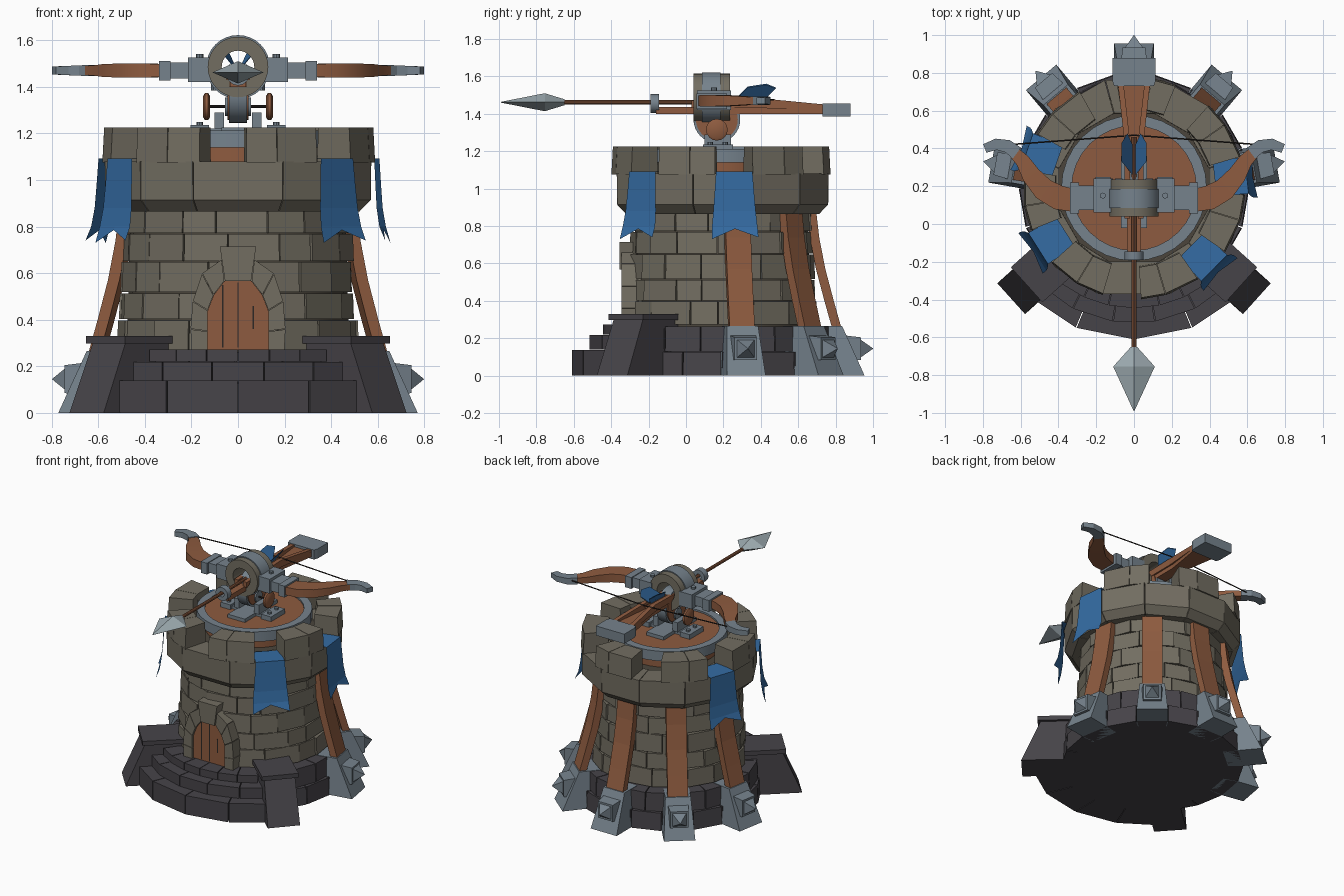
import bpy, bmesh, math, random
from mathutils import Vector

random.seed(4)
if "Cube" in bpy.data.objects:
    bpy.data.objects.remove(bpy.data.objects["Cube"])
CY = 0.19  # the tower axis stands behind the origin


def material(name, rgb):
    m = bpy.data.materials.new(name)
    m.use_nodes = True
    m.diffuse_color = (*rgb, 1)
    m.node_tree.nodes["Principled BSDF"].inputs["Base Color"].default_value = (*rgb, 1)
    return m


STONE = material("taupe stone", (.17, .155, .12))
DARK = material("dark stone", (.062, .057, .066))
MORTAR = material("mortar", (.07, .06, .045))
WOOD = material("brown wood", (.27, .105, .05))
STEEL = material("blue grey steel", (.18, .225, .265))
BRIGHT = material("bright steel", (.34, .41, .44))
BLUE = material("blue cloth", (.035, .15, .37))
BLACK = material("dark cord", (.025, .02, .018))


def loft(bm, loops, closed=False):
    """Skin a series of equal loops; cap the ends unless closed."""
    rows = [[bm.verts.new(p) for p in loop] for loop in loops]
    n = len(rows[0])
    for a, b in zip(rows, rows[1:] + (rows[:1] if closed else [])):
        for i in range(n):
            j = (i + 1) % n
            bm.faces.new((a[i], a[j], b[j], b[i]))
    if not closed:
        bm.faces.new(rows[0])
        bm.faces.new(rows[-1])


def finish(bm, name, mat, smooth=False):
    bmesh.ops.recalc_face_normals(bm, faces=bm.faces)
    me = bpy.data.meshes.new(name)
    bm.to_mesh(me)
    bm.free()
    me.materials.append(mat)
    ob = bpy.data.objects.new(name, me)
    bpy.context.collection.objects.link(ob)
    if smooth:
        bpy.ops.object.select_all(action='DESELECT')
        ob.select_set(True)
        bpy.context.view_layer.objects.active = ob
        bpy.ops.object.shade_smooth_by_angle(angle=math.radians(35))


def polar(deg, r, z, t=0):
    c, s = math.cos(math.radians(deg)), math.sin(math.radians(deg))
    return Vector((r * c - t * s, CY + r * s + t * c, z))


def wedge(bm, a0, a1, levels):
    """Ring block; levels are (z, inner radius, outer radius)."""
    loft(bm, [[polar(a0, ri, z), polar(a1, ri, z), polar(a1, ro, z), polar(a0, ro, z)]
              for z, ri, ro in levels])


def slab(bm, deg, levels):
    """Radial block; levels are (z, inner radius, outer radius, half width)."""
    loft(bm, [[polar(deg, ri, z, -w), polar(deg, ri, z, w), polar(deg, ro, z, w),
               polar(deg, ro, z, -w)] for z, ri, ro, w in levels])


def box(bm, x0, x1, y0, y1, z0, z1):
    loft(bm, [[(x0, y0, z), (x1, y0, z), (x1, y1, z), (x0, y1, z)] for z in (z0, z1)])


def circle(axis, at, r, u=0, v=0, n=32):
    out = []
    for i in range(n):
        p = [u + r * math.cos(math.tau * i / n), v + r * math.sin(math.tau * i / n)]
        p.insert("xyz".index(axis), at)
        out.append(p)
    return out


def turned(name, mat, axis, u, v, profile, closed=False, n=32):
    bm = bmesh.new()
    loft(bm, [circle(axis, at, r, u, v, n) for at, r in profile], closed)
    finish(bm, name, mat, True)


# Tower core and brick courses
turned("tower_core", MORTAR, "z", 0, CY, [(.2, .48), (.9, .46), (1.07, .46)], n=24)
courses = [.27, .40, .515, .65, .77, .88]
bm = bmesh.new()
for k, (z0, z1) in enumerate(zip(courses, courses[1:])):
    n, off = 16, 11 * (k % 2) + 3 * k
    cuts = [off + 360 / n * i + random.uniform(-4, 4) for i in range(n)]
    cuts.append(cuts[0] + 360)
    for a, b in zip(cuts, cuts[1:]):
        r = .515 - .007 * k + random.uniform(-.006, .006)
        wedge(bm, a + .3, b - .3, [(z0 + .003, .42, r), (z1 - .003, .42, r - .004)])
finish(bm, "tower_bricks", STONE)

# Flared battlement ring and seven merlons
bm = bmesh.new()
cuts = [225, 251, 289, 315, 345, 375, 405, 435, 465, 495, 525, 555, 585]
for a, b in zip(cuts, cuts[1:]):
    wedge(bm, a + .2, b - .2, [(.865, .4, .54), (.915, .4, .59), (1.08, .41, .592)])
finish(bm, "battlement_ring", STONE)
gaps = [6.5 + 360 / 7 * i for i in range(7)]
bm = bmesh.new()
for g in gaps:
    a, b = g + 10, g + 360 / 7 - 10
    m = (a + b) / 2 + random.uniform(-3, 3)
    for p, q in ((a, m - .15), (m + .15, b)):
        wedge(bm, p, q, [(1.075, .415, .59), (1.225, .42, .582)])
finish(bm, "merlons", STONE)

# Plinth, front steps and their buttresses
turned("plinth_core", DARK, "z", 0, CY, [(0, .54), (.25, .53)], n=24)
bm = bmesh.new()
for z0, z1, r, off in ((0, .13, .61, 0), (.13, .265, .59, 9)):
    for i in range(18):
        wedge(bm, off + 20 * i + .3, off + 20 * i + 19.7, [(z0, .44, r), (z1 - .003, .44, r - .005)])
finish(bm, "plinth_blocks", DARK)
bm = bmesh.new()
for z0, z1, r, half, n in ((0, .14, .8, 45, 4), (.14, .22, .715, 45, 5), (.22, .275, .635, 37, 6)):
    for i in range(n):
        a = 270 - half + 2 * half * i / n
        wedge(bm, a + .2, a + 2 * half / n - .2, [(z0, .45, r), (z1 - .002, .45, r)])
finish(bm, "front_steps", DARK)
bm = bmesh.new()
for a in (222, 318):
    slab(bm, a, [(0, .45, .875, .11), (.3, .45, .745, .105)])
    slab(bm, a, [(.298, .46, .765, .125), (.33, .46, .765, .125)])
finish(bm, "buttresses", DARK)

# Steel feet with spikes, and the curved wooden braces they hold
feet, plates, braces = bmesh.new(), bmesh.new(), bmesh.new()
for a in (10, 50, 90, 130, 170):
    slab(feet, a, [(0, .5, .765, .105), (.265, .5, .645, .085)])
    for bmx, lo, hi, w0, w1 in ((plates, .66, .745, .07, .06), (plates, .74, .81, .05, .001)):
        loft(bmx, [[polar(a, r, .145 + s * w, t * w) for t, s in ((-1, -1), (1, -1), (1, 1), (-1, 1))]
                   for r, w in ((lo, w0), (hi, w1))])
    path = [(.645, .24), (.6, .4), (.555, .57), (.522, .74), (.505, .89)]
    loft(braces, [[polar(a, r - .05, z, -.068), polar(a, r - .05, z, .068), polar(a, r, z, .068),
                   polar(a, r, z, -.068)] for r, z in path])
finish(feet, "brace_feet", STEEL)
finish(plates, "foot_spikes", STEEL)
finish(braces, "wooden_braces", WOOD)

# Arched doorway
inner = [(-.13, .27), (-.13, .35), (-.13, .44), (-.105, .505), (-.058, .567)]
outer = [(-.2, .27), (-.205, .36), (-.195, .48), (-.155, .6), (-.07, .66)]
bm = bmesh.new()
for s in (-1, 1):
    for i in range(4):
        quad = [inner[i], outer[i], outer[i + 1], inner[i + 1]]
        cx, cz = sum(p[0] for p in quad) / 4, sum(p[1] for p in quad) / 4
        quad = [(cx + (x - cx) * .97, cz + (z - cz) * .97) for x, z in quad]
        loft(bm, [[(s * x, y, z) for x, z in quad] for y in (-.345, -.2)])
loft(bm, [[(x, y, z) for x, z in ((-.056, .567), (-.078, .715), (.078, .715), (.056, .567))]
          for y in (-.355, -.2)])
finish(bm, "door_surround", STONE)
bm = bmesh.new()
outline = inner + [(-x, z) for x, z in reversed(inner)]
loft(bm, [[(x, y, z) for x, z in outline] for y in (-.328, -.2)])
finish(bm, "door", WOOD)
bm = bmesh.new()
for x, z0, z1 in ((-.065, .28, .55), (0, .28, .56), (.065, .36, .46)):
    box(bm, x - .003, x + .003, -.331, -.326, z0, z1)
finish(bm, "door_seams", BLACK)

# Blue banners draped through four of the gaps
bm = bmesh.new()
path = [(.43, 1.09), (.6, 1.092), (.606, .98), (.612, .88), (.625, .8)]
for k in (0, 3, 4, 6):
    grid = [[polar(gaps[k], r, z, t * (.09 + .008 * i)) for t in (-1, 0, 1)]
            for i, (r, z) in enumerate(path)]
    grid.append([polar(gaps[k], .645, .73, -.125), polar(gaps[k], .63, .785),
                 polar(gaps[k], .65, .74, .125)])
    rows = [[bm.verts.new(p) for p in row] for row in grid]
    for p, q in zip(rows, rows[1:]):
        for i in range(2):
            bm.faces.new((p[i], p[i + 1], q[i + 1], q[i]))
ex = bmesh.ops.solidify(bm, geom=bm.faces[:], thickness=.006)
finish(bm, "banners", BLUE)

# Turntable
turned("turntable_post", WOOD, "z", 0, CY, [(1.06, .33), (1.15, .33)])
turned("turntable_disc", WOOD, "z", 0, CY, [(1.15, .34), (1.2, .34)])
turned("turntable_rim", STEEL, "z", 0, CY, [(1.14, .385), (1.212, .385), (1.212, .33), (1.14, .33)], True)
bm = bmesh.new()
box(bm, -.19, .19, .11, .23, 1.195, 1.222)
box(bm, -.07, .07, -.02, .36, 1.195, 1.225)
for s in (-1, 1):
    box(bm, s * .165 - .04, s * .165 + .04, .09, .25, 1.2, 1.235)
    box(bm, s * .08 - .02, s * .08 + .02, .1, .24, 1.22, 1.29)
    for y in (.13, .21):
        loft(bm, [circle("z", z, .014, s * .165, y, 8) for z in (1.23, 1.25)])
finish(bm, "mount_plates", STEEL)

# Pivot wheel and small crank wheels
turned("pivot_wheel", WOOD, "x", .165, 1.37, [(-.045, .112), (.045, .112)])
turned("pivot_rim", STEEL, "x", .165, 1.37, [(-.038, .125), (.038, .125), (.038, .1), (-.038, .1)], True)
turned("pivot_hub", STEEL, "x", .165, 1.315, [(-.055, .04), (.055, .04)], n=16)
turned("crank_axle", BLACK, "x", .165, 1.315, [(-.14, .006), (.14, .006)], n=8)
for side, s in (("left", 1), ("right", -1)):
    turned(side + "_crank_wheel", WOOD, "x", .165, 1.315,
           [(s * .12, .045), (s * .128, .058), (s * .142, .058), (s * .15, .045)], n=16)

# Stock, rails and end block
bm = bmesh.new()
for y0, y1, w0, w1 in ((-.16, .45, .035, .04), (.45, .76, .04, .09)):
    loft(bm, [[(-w, y, 1.4), (w, y, 1.4), (w, y, 1.437), (-w, y, 1.437)]
              for y, w in ((y0, w0), (y1, w1))])
for s in (-1, 1):
    loft(bm, [[(s * x - .015, y, z0), (s * x + .015, y, z0), (s * x + .015, y, z1), (s * x - .015, y, z1)]
              for x, y, z0, z1 in ((.035, .03, 1.43, 1.47), (.035, .43, 1.43, 1.48), (.07, .74, 1.42, 1.45))])
finish(bm, "stock", WOOD)
bm = bmesh.new()
loft(bm, [[(-w, y, 1.385), (w, y, 1.385), (w, y, 1.455), (-w, y, 1.455)]
          for y, w in ((.73, .105), (.76, .115), (.88, .115))])
finish(bm, "stock_end", STEEL)
turned("arrow_guide", STEEL, "y", 0, 1.455,
       [(-.19, .05), (-.145, .05), (-.145, .02), (-.19, .02)], True, 12)

# Stone drum with a steel band over the stock
turned("drum", STONE, "y", 0, 1.485, [(.04, .13), (.235, .13), (.235, .07), (.04, .07)], True)
turned("drum_band", STEEL, "y", 0, 1.485, [(.085, .137), (.185, .137), (.185, .12), (.085, .12)], True)

# Bow: hub blocks, curved limbs and recurved steel tips
hub, limbs, tips = bmesh.new(), bmesh.new(), bmesh.new()


def sweep(bm, pts, s):
    """Limb section along (x, y, half width, half height)."""
    loops = []
    for i, (x, y, w, h) in enumerate(pts):
        a, b = pts[max(i - 1, 0)], pts[min(i + 1, len(pts) - 1)]
        d = Vector((b[0] - a[0], b[1] - a[1])).normalized()
        loops.append([(s * (x - d.y * w * u), y + d.x * w * u, 1.47 + h * v)
                      for u, v in ((-1, -1), (1, -1), (1, 1), (-1, 1))])
    loft(bm, loops)


for s in (-1, 1):
    for x0, x1, y0, y1, z0, z1 in ((.11, .215, .06, .24, 1.42, 1.525), (.2, .31, .075, .205, 1.435, 1.505),
                                   (.29, .34, .055, .22, 1.427, 1.51)):
        box(hub, min(s * x0, s * x1), max(s * x0, s * x1), y0, y1, z0, z1)
    loft(hub, [circle("z", z, .016, s * .165, .15, 8) for z in (1.52, 1.54)])
    sweep(limbs, [(.32, .125, .06, .028), (.4, .14, .065, .03), (.48, .185, .06, .03),
                  (.545, .26, .05, .027), (.59, .335, .038, .022), (.65, .395, .028, .018)], s)
    sweep(tips, [(.62, .375, .036, .024), (.67, .412, .034, .022), (.73, .422, .03, .02),
                 (.79, .4, .024, .017)], s)
finish(hub, "bow_hub", STEEL)
finish(limbs, "bow_limbs", WOOD, True)
finish(tips, "bow_tips", STEEL)
bm = bmesh.new()
for s in (-1, 1):
    loft(bm, [circle("x", x, .004, y, 1.475, 6) for x, y in ((s * .66, .42), (0, .47))])
finish(bm, "bow_string", BLACK)

# Arrow: shaft, four-sided head and fletching
turned("arrow_shaft", WOOD, "y", 0, 1.462, [(-.68, .012), (.46, .012)], n=10)
bm = bmesh.new()
loft(bm, [[(-w, y, 1.462), (0, y, 1.462 - h), (w, y, 1.462), (0, y, 1.462 + h)]
          for y, w, h in ((-.99, .002, .002), (-.755, .11, .048), (-.65, .016, .016))])
finish(bm, "arrow_head", BRIGHT)
bm = bmesh.new()
for s in (-1, 1):
    feather = [(.008, .26, 1.47), (.065, .33, 1.54), (.065, .43, 1.555), (.035, .48, 1.535), (.008, .42, 1.475)]
    loft(bm, [[(s * x, y, z + dz) for x, y, z in feather] for dz in (0, .006)])
finish(bm, "fletching", BLUE)
